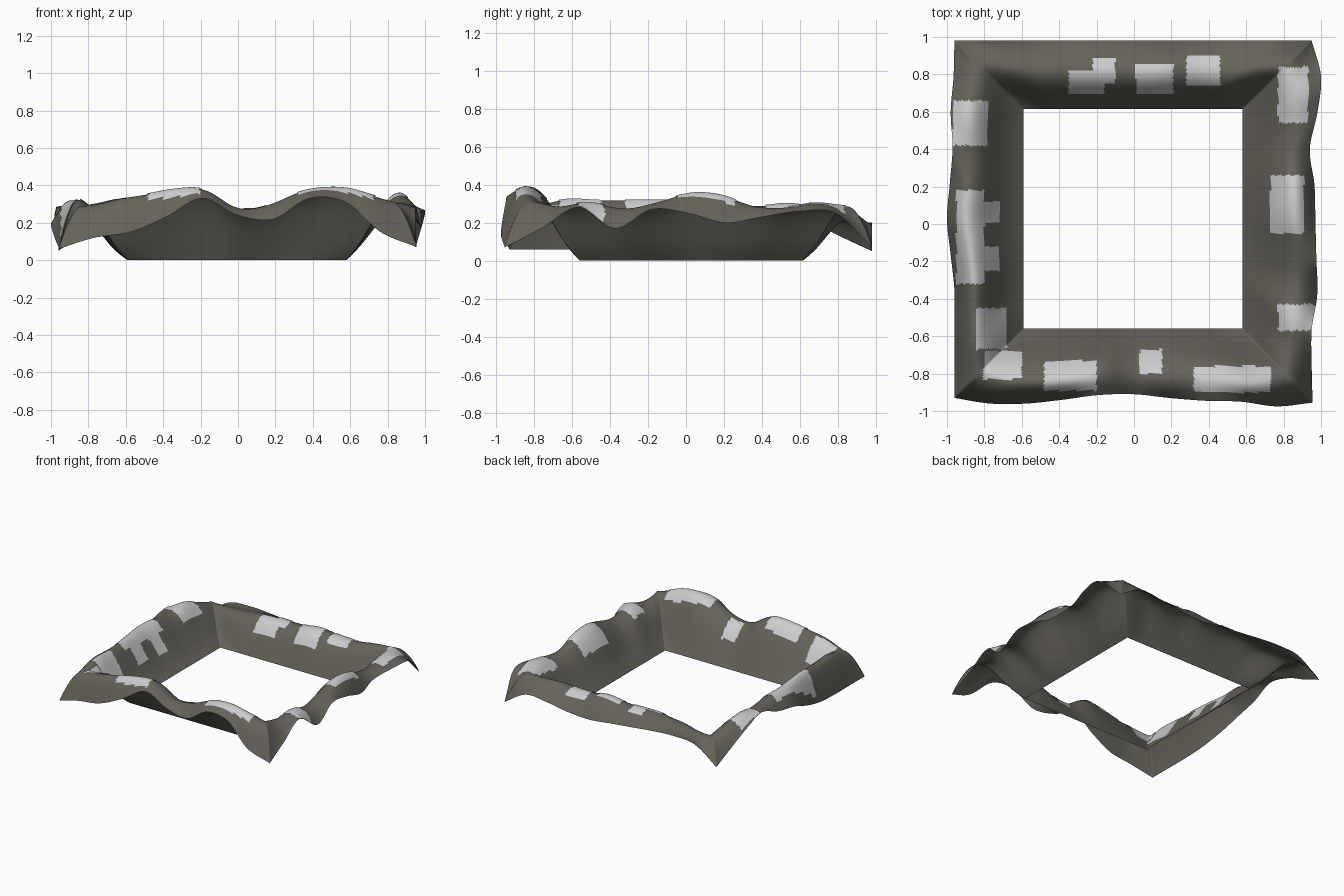
import bpy, bmesh, math

if "Cube" in bpy.data.objects:
    bpy.data.objects.remove(bpy.data.objects["Cube"])

NU, NT = 150, 32          # cells along a side / across the bank
LO, HI = (-0.59, -0.56), (0.58, 0.615)   # inner opening at z = 0
CORNER = (.25, .66, .96, .82)            # bank shape at the corners
LIFT = 1.04                              # makes up for height lost in smoothing

# Per side: bank = rise across the bank at 0.2, 0.4, 0.6, 0.8 of its width, then
# 11 even stations of edge = outer edge position, crest = ridge height, rim = outer edge height
SIDES = {
    "front": dict(
        bank=(.38, .74, .95, 1),
        edge=[-.93, -.96, -.96, -.94, -.915, -.91, -.93, -.945, -.95, -.975, -.955],
        crest=[.30, .32, .34, .37, .37, .27, .29, .36, .38, .365, .33],
        rim=[.06, .12, .15, .23, .33, .24, .22, .33, .31, .15, .07]),
    "right": dict(
        bank=(.28, .66, .93, 1),
        edge=[.955, .95, .95, .98, .975, .97, .965, .94, .98, 1.0, .95],
        crest=[.33, .29, .30, .27, .30, .35, .34, .28, .275, .31, .30],
        rim=[.07, .17, .28, .17, .27, .25, .20, .23, .26, .25, .07]),
    "back": dict(
        bank=(.58, .94, 1, .85),
        edge=[.98] * 11,
        crest=[.22, .22, .23, .25, .25, .25, .27, .25, .25, .28, .30],
        rim=[.05, .18, .20, .19, .17, .15, .13, .14, .17, .18, .07]),
    "left": dict(
        bank=(.19, .52, .89, 1),
        edge=[-.96, -.96, -.96, -.96, -.98, -1.0, -.985, -.97, -.98, -.965, -.96],
        crest=[.30, .33, .32, .32, .32, .315, .31, .28, .30, .27, .22],
        rim=[.06, .06, .06, .07, .12, .19, .22, .28, .24, .14, .05]),
}

# Pale patches on the ridge: x0, x1, y0, y1
PATCHES = [
    (-.48, -.20, -.89, -.73), (.03, .15, -.80, -.67), (.32, .73, -.90, -.76),
    (.77, .97, -.57, -.43), (.73, .91, -.05, .26), (.77, .93, .54, .84),
    (-.35, -.16, .69, .82), (-.22, -.10, .75, .89), (.01, .21, .70, .86),
    (.28, .46, .74, .90), (-.97, -.78, .42, .66), (-.95, -.80, -.32, .18),
    (-.82, -.72, .01, .12), (-.82, -.72, -.25, -.12), (-.84, -.68, -.67, -.45),
    (-.80, -.60, -.83, -.68),
]


def spline(vals, f):
    """Smooth curve through evenly spaced values, f in 0..1."""
    n = len(vals) - 1
    i = min(int(f * n), n - 1)
    t = f * n - i
    b, c = vals[i], vals[i + 1]
    a = vals[i - 1] if i > 0 else 2 * b - c
    d = vals[i + 2] if i + 2 <= n else 2 * c - b
    return b + .5 * t * (c - a + t * (2 * a - 5 * b + 4 * c - d + t * (3 * (b - c) + d - a)))


def bank_point(name, f, t):
    """Point on one side: f along it, t from inner opening to outer edge."""
    s = SIDES[name]
    k = 0 if name in ("front", "back") else 1      # axis the side runs along
    ends = [("left", "right"), ("front", "back")][k]
    j = 0 if name in ("front", "left") else -1     # which end of neighbours meets it
    start, stop = SIDES[ends[0]]["edge"][j], SIDES[ends[1]]["edge"][j]
    along = (1 - t) * (LO[k] + f * (HI[k] - LO[k])) + t * (start + f * (stop - start))
    inner = LO[1 - k] if j == 0 else HI[1 - k]
    out = (1 - t) * inner + t * spline(s["edge"], f)
    c, r = spline(s["crest"], f) * LIFT, spline(s["rim"], f)
    w = min(1, 6 * min(f, 1 - f))                  # fade to the corner shape
    w = w * w * (3 - 2 * w)
    bank = [c * (q + w * (p - q)) for p, q in zip(s["bank"], CORNER)]
    z = spline([0, *bank, r], t)
    return (along, out, z) if k == 0 else (out, along, z)


def make_object(name, bm, rgb):
    mesh = bpy.data.meshes.new(name)
    bm.to_mesh(mesh)
    bm.free()
    m = bpy.data.materials.new(name)
    m.diffuse_color = (*rgb, 1)
    m.use_nodes = True
    m.node_tree.nodes["Principled BSDF"].inputs["Base Color"].default_value = m.diffuse_color
    mesh.materials.append(m)
    bpy.context.collection.objects.link(bpy.data.objects.new(name, mesh))


# Ring of rocky banks
bm = bmesh.new()
for name in SIDES:
    grid = [[bm.verts.new(bank_point(name, i / NU, j / NT)) for j in range(NT + 1)]
            for i in range(NU + 1)]
    for i in range(NU):
        for j in range(NT):
            bm.faces.new((grid[i][j], grid[i + 1][j], grid[i + 1][j + 1], grid[i][j + 1]))
bmesh.ops.remove_doubles(bm, verts=bm.verts, dist=1e-4)

# Round the corner creases, then turn all normals up
inside = [v for v in bm.verts if not v.is_boundary]
for _ in range(35):
    bmesh.ops.smooth_vert(bm, verts=inside, factor=.5, use_axis_z=True)
for f in bm.faces:
    f.normal_update()
    if f.normal.z < 0:
        f.normal_flip()
    f.smooth = True

# Pale patches: a thin skin lifted off the ridge
skin = bm.copy()
bare = []
for f in skin.faces:
    c = f.calc_center_median()
    if not any(x0 < c.x < x1 and y0 < c.y < y1 for x0, x1, y0, y1 in PATCHES):
        bare.append(f)
bmesh.ops.delete(skin, geom=bare, context='FACES')
bmesh.ops.translate(skin, verts=skin.verts, vec=(0, 0, .006))

make_object("rocky_rim", bm, (.13, .122, .10))
make_object("pale_patches", skin, (.62, .62, .63))
